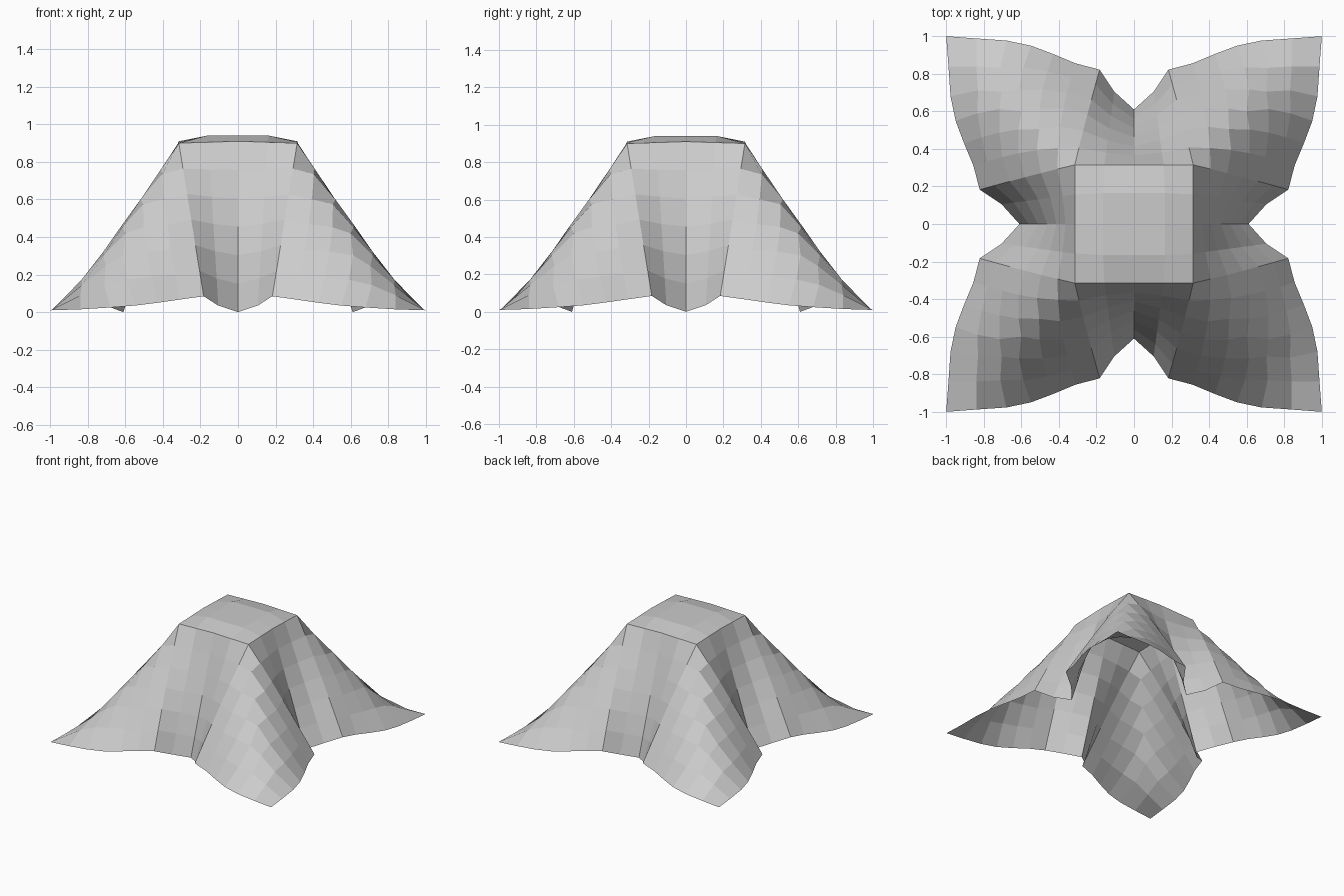
import bpy, bmesh, math
from mathutils import Vector

if "Cube" in bpy.data.objects:
    bpy.data.objects.remove(bpy.data.objects["Cube"])

# Draped square cloth, 16 x 16 cells: 4 x 4 rest on the hidden box, 6 rows hang on each side.
# Hem from the middle of a side to the corner (across, outward, height)
HEM = [(0, .61, .0), (.105, .705, .035), (.183, .822, .085), (.31, .855, .067), (.43, .905, .05),
       (.55, .95, .035), (.68, .977, .025), (.84, .988, .015), (1, 1, .01)]
# Corner ridge from the box corner down to the cloth tip (distance, height)
RIDGE = [(.315, .90), (.405, .735), (.505, .575), (.60, .42), (.705, .245), (.84, .09), (1, .01)]
# Swell of each hanging column (across, outward, height)
SWELL = [(0, 0, 0), (0, 0, 0), (0, .012, 0), (.01, .03, 0), (.02, .012, .01),
         (.03, 0, .012), (.02, -.01, .01), (0, 0, 0), (0, 0, 0)]


def drape(across, out):
    """Position of a cloth vertex within one eighth of the sheet."""
    if out < 2:                                   # flat top
        return Vector((across * .165, out * .165, .94))
    if across == out == 8:                        # cloth tip
        return Vector(HEM[8])
    if across <= 2:                               # columns starting at the box edge
        start, first = Vector((across * .1575, .315, .91 - .005 * across)), 2
    else:                                         # columns starting at the corner ridge
        d, z = RIDGE[across - 2]
        start, first = Vector((d, d, z)), across
    t = (out - first) / (8 - first)
    p = start.lerp(Vector(HEM[across]), t)
    return p + Vector(SWELL[across]) * math.sin(math.pi * t ** .8)


bm = bmesh.new()
bmesh.ops.create_grid(bm, x_segments=16, y_segments=16, size=8)
for v in bm.verts:
    i, j = round(v.co.x), round(v.co.y)
    p = drape(min(abs(i), abs(j)), max(abs(i), abs(j)))
    x, y = (p.x, p.y) if abs(i) <= abs(j) else (p.y, p.x)
    v.co = (math.copysign(x, i), math.copysign(y, j), p.z)

mesh = bpy.data.meshes.new("draped_cloth")
bm.to_mesh(mesh)
bm.free()
cloth = bpy.data.objects.new("draped_cloth", mesh)
bpy.context.collection.objects.link(cloth)
